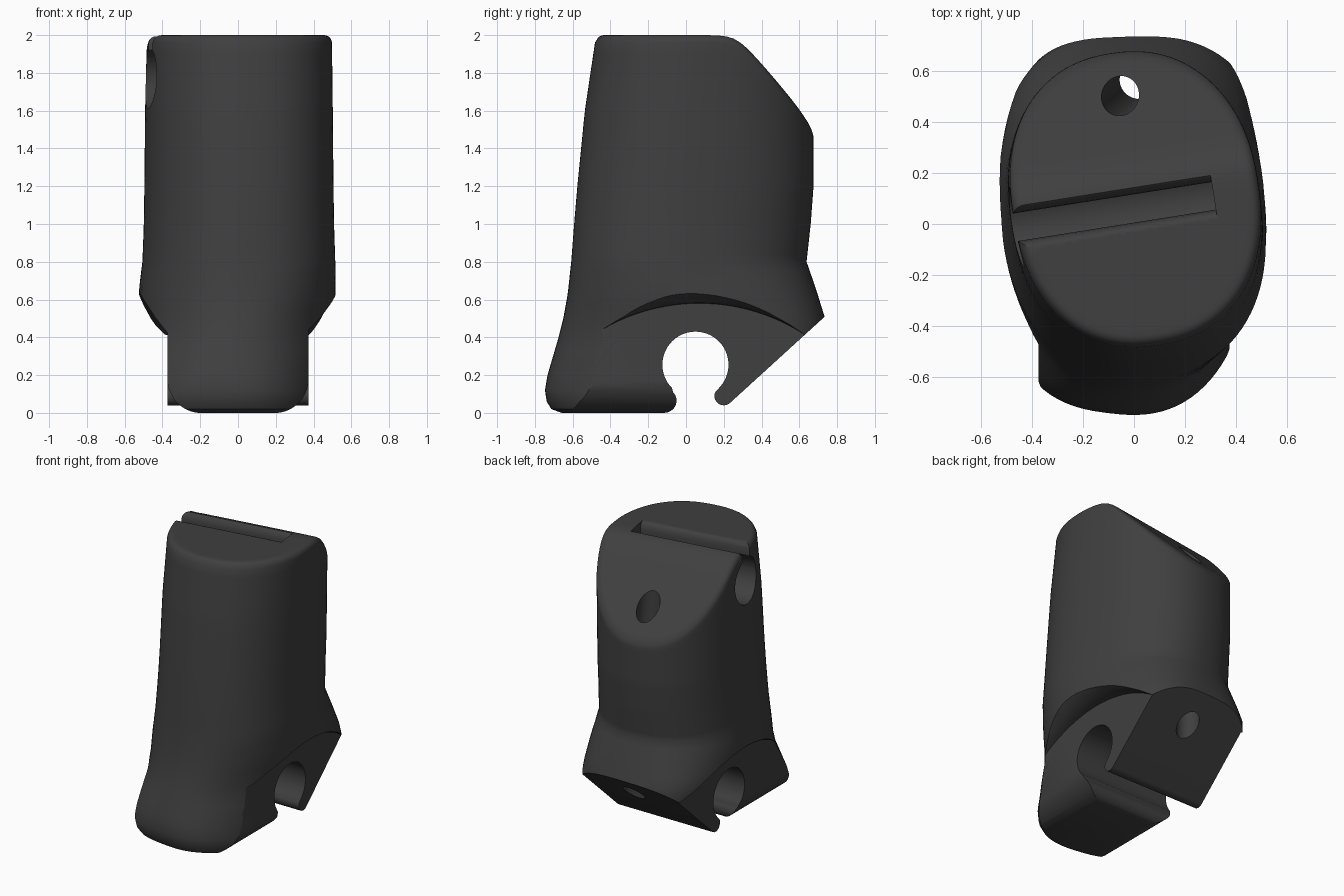
import bpy, bmesh
from math import sin, cos, pi, radians, hypot, exp, log
from mathutils import Vector, Matrix

if "Cube" in bpy.data.objects:
    bpy.data.objects.remove(bpy.data.objects["Cube"])

TWIST = radians(9)
N = 96

# height, front y, back y, left x, right x, twist, front and back squareness
KEYS = [(0.00, -.655, .70, -.50, .48, -8, 2.6, 3.0), (0.02, -.710, .72, -.50, .48, -8, 2.6, 3.0),
        (0.06, -.735, .74, -.51, .49, -8, 2.6, 3.0), (0.12, -.745, .75, -.51, .49, -7, 2.55, 3.0),
        (0.20, -.733, .75, -.51, .49, -6, 2.4, 3.0), (0.40, -.675, .75, -.515, .50, -1, 2.1, 3.0),
        (0.50, -.650, .735, -.52, .505, 2, 2.1, 2.9), (0.62, -.628, .697, -.52, .515, 5, 2.15, 2.6),
        (0.80, -.607, .637, -.497, .507, 9, 2.25, 2.3), (1.00, -.592, .66, -.49, .50, 9, 2.25, 2.25),
        (1.20, -.575, .675, -.487, .497, 9, 2.25, 2.25), (1.60, -.535, .675, -.484, .494, 9, 2.25, 2.25),
        (2.00, -.475, .675, -.475, .49, 9, 2.25, 2.25)]


def section(z, i):
    """Point i of the twisted oval cross-section at height z."""
    a, b = next((p, q) for p, q in zip(KEYS, KEYS[1:]) if z <= q[0] or q is KEYS[-1])
    t = (z - a[0]) / (b[0] - a[0])
    yf, yb, xl, xr, rot, nf, nb = [p + (q - p) * t for p, q in zip(a[1:], b[1:])]
    ang, r = 2 * pi * i / N, radians(rot)
    c, s = cos(ang), sin(ang)
    e = 2 / (nb if s > 0 else nf)
    u = (xr - xl) / 2 * abs(c) ** e * (1 if c > 0 else -1)
    v = (yb - yf) / 2 * abs(s) ** e * (1 if s > 0 else -1)
    return ((xl + xr) / 2 + u * cos(r) - v * sin(r),
            (yf + yb) / 2 + u * sin(r) + v * cos(r))


def top_height(x, y):
    """Flat top blending softly into the sloped back."""
    v = y * cos(TWIST) - x * sin(TWIST)
    d, k = (v - .195) * 1.07, .036
    return 2 - k * log(1 + exp(d / k))


def loft(name, rings, matrix=None):
    """Skin a list of equal-length rings and cap both ends."""
    bm = bmesh.new()
    rows = [[bm.verts.new(p) for p in ring] for ring in rings]
    n = len(rows[0])
    for a, b in zip(rows, rows[1:]):
        for i in range(n):
            j = (i + 1) % n
            bm.faces.new((a[i], a[j], b[j], b[i]))
    bm.faces.new(rows[0][::-1])
    bm.faces.new(rows[-1])
    bmesh.ops.recalc_face_normals(bm, faces=bm.faces)
    if matrix:
        bm.transform(matrix)
    me = bpy.data.meshes.new(name)
    bm.to_mesh(me)
    bm.free()
    ob = bpy.data.objects.new(name, me)
    bpy.context.collection.objects.link(ob)
    return ob


def arc(cx, cy, r, a0, a1, n):
    return [(cx + r * cos(radians(a0 + (a1 - a0) * k / n)),
             cy + r * sin(radians(a0 + (a1 - a0) * k / n))) for k in range(n + 1)]


# main body: oval column with rounded rim and sloped cap
CX, CY, R = 0, .1, .04
tops = []
for i in range(N):
    z = 1.8
    for _ in range(25):
        z = .5 * z + .5 * top_height(*section(z, i))
    tops.append(z)
levels = [k[0] for k in KEYS[:9]] + [.26, .33, .45, .56, .7, .75]
rings = [[(*section(z, i), z) for i in range(N)] for z in sorted(levels)]
for k in range(1, 21):
    ring = []
    for i in range(N):
        z = .8 + (tops[i] - R - .8) * k / 20
        ring.append((*section(z, i), z))
    rings.append(ring)
rim = [section(tops[i], i) for i in range(N)]


def cap_ring(scale, inset, drop):
    ring = []
    for x, y in rim:
        s = (1 - inset / hypot(x - CX, y - CY)) * scale
        px, py = CX + (x - CX) * s, CY + (y - CY) * s
        ring.append((px, py, top_height(px, py) - drop))
    return ring


for k in range(1, 6):
    a = pi / 2 * k / 5
    rings.append(cap_ring(1, R * (1 - cos(a)), R * (1 - sin(a))))
for k in range(1, 30):
    rings.append(cap_ring(1 - k / 29.5, R, 0))
body = loft("clamp_body", rings)

cutters = []

# pole hole, open slot and sloped underside of the rear jaw
under = ([(-.115, -.3)] + arc(-.115, .065, .065, -90, 45, 8)
         + arc(.05, .255, .175, 225, -40, 44)
         + arc(.20, .09, .05, 160, 315, 10) + [(.95, .706), (.95, -.3)])
cutters.append(loft("pole_cutter", [[(x, y, z) for y, z in under] for x in (-1, 1)]))

for s in (-1, 1):
    # flat cheek with slightly flared shoulder
    cheek = [(.373, 1.02), (.40, 1.022), (.44, 1.03), (.50, 1.06), (.6, 1.14)]
    cutters.append(loft("cheek_cutter", [
        [(s * x, y, z) for y, z in arc(.07, -.44, r, 0, 357.5, 143)] for x, r in cheek]))
    # rounded lower corner of the front jaw
    corner = arc(.193, .18, .181, 0, -90, 10) + [(.193, -.2), (.7, -.2), (.7, .18)]
    cutters.append(loft("corner_cutter", [
        [(s * x, y, z) for x, z in corner] for y in (-1, .06)]))

# keyhole groove across the top, open on the left
groove = ([(-.04, 2.1), (-.03, 2.002), (-.012, 1.993), (.0, 1.975), (.005, 1.95)]
          + arc(.06, 1.77, .16, 110, 430, 40)
          + [(.115, 1.94), (.118, 1.96), (.13, 1.985), (.15, 2.0), (.16, 2.1)])
cutters.append(loft("groove_cutter", [[(x, y, z) for y, z in groove] for x in (-.9, .325)],
                    Matrix.Rotation(TWIST, 4, 'Z')))

# long screw hole from the slope down to the rear jaw
a, b = Vector((-.055, .50, 1.69)), Vector((.018, .56, .35))
cutters.append(loft("screw_cutter", [
    [a.lerp(b, t) + Vector((x, y, 0)) for x, y in arc(0, 0, .074, 0, 352.5, 47)]
    for t in (-.4, 1.25)]))

# carve everything out of the body
bpy.context.view_layer.objects.active = body
body.select_set(True)
for cut in cutters:
    cut.hide_render = True
    m = body.modifiers.new("carve", 'BOOLEAN')
    m.operation, m.solver, m.object = 'DIFFERENCE', 'EXACT', cut
    bpy.ops.object.modifier_apply(modifier=m.name)
    bpy.data.objects.remove(cut)

# dark plastic finish
mat = bpy.data.materials.new("dark_plastic")
mat.diffuse_color = (.05, .05, .05, 1)
mat.use_nodes = True
mat.node_tree.nodes["Principled BSDF"].inputs["Base Color"].default_value = mat.diffuse_color
body.data.materials.clear()
body.data.materials.append(mat)
bpy.ops.object.shade_smooth_by_angle(angle=radians(30))
